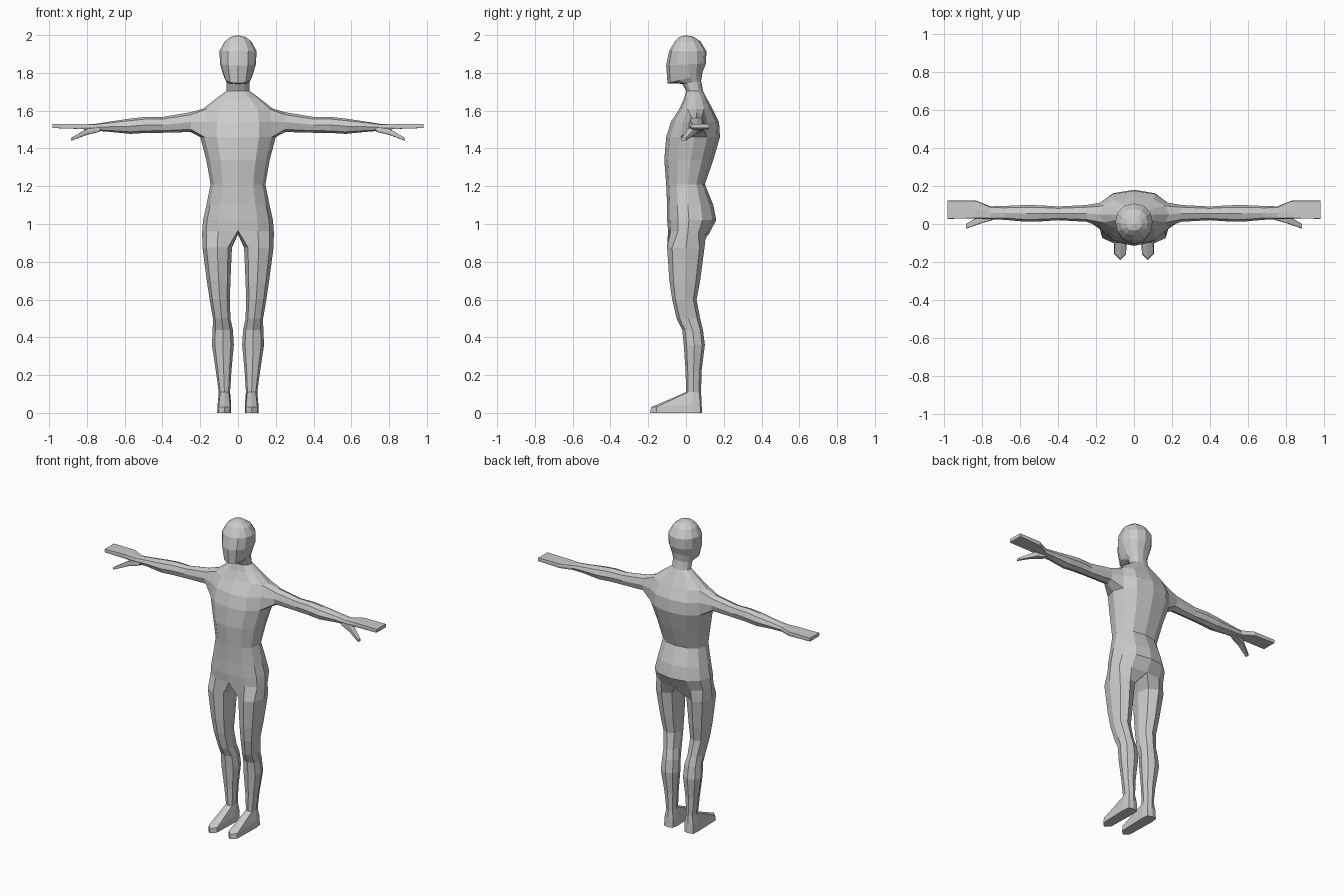
import bpy, bmesh, math

grey = bpy.data.materials.new("plain grey")
grey.diffuse_color = (0.6, 0.6, 0.6, 1)


def unit(angle, e=1.0):
    """Point on a rounded square; small e makes it boxier."""
    a = math.radians(angle)
    return [math.copysign(abs(v) ** e, v) if abs(v) > 1e-6 else 0.0
            for v in (math.cos(a), math.sin(a))]


def bridge(bm, a, b, closed=True):
    n = len(a)
    return [bm.faces.new((a[i], a[(i + 1) % n], b[(i + 1) % n], b[i]))
            for i in range(n if closed else n - 1)]


def trunk_ring(bm, z, hw, yf, yb, ym, tilt=0.0):
    """Half ring from front centre round the side to back centre."""
    ring = []
    for k in range(7):
        c, s = unit(-90 + 30 * k)
        y = ym + s * ((ym - yf) if s < 0 else (yb - ym))
        ring.append(bm.verts.new((hw * c ** 0.85 if c else 0, y, z + tilt * s)))
    return ring


def leg_ring(bm, z, x0, x1, yf, yb, tilt=0.0, e=0.9, ym=None):
    ym = (yf + yb) / 2 if ym is None else ym
    ring = []
    for k in range(8):
        c, s = unit(-135 + 45 * k, e)
        y = ym + s * ((ym - yf) if s < 0 else (yb - ym))
        ring.append(bm.verts.new(((x0 + x1) / 2 + c * (x1 - x0) / 2, y, z + tilt * s)))
    return ring


def arm_ring(bm, x, y0, y1, z0, z1, e=0.9):
    ring = []
    for k in range(8):
        c, s = unit(-135 + 45 * k, e)
        ring.append(bm.verts.new((x, (y0 + y1) / 2 + c * (y1 - y0) / 2,
                                  (z0 + z1) / 2 + s * (z1 - z0) / 2)))
    return ring


def finish(bm, name):
    bmesh.ops.recalc_face_normals(bm, faces=bm.faces)
    me = bpy.data.meshes.new(name)
    bm.to_mesh(me)
    bm.free()
    me.materials.append(grey)
    ob = bpy.data.objects.new(name, me)
    bpy.context.collection.objects.link(ob)
    m = ob.modifiers.new("mirror", 'MIRROR')
    m.use_clip = True
    m.merge_threshold = 0.0005


bm = bmesh.new()

# Trunk, neck and head: z, half width, front y, back y, widest y, tilt
trunk = [
    (0.955, 0.19, -0.095, 0.12, 0.01, -0.01),
    (1.02, 0.185, -0.10, 0.16, 0.015, 0),
    (1.10, 0.167, -0.10, 0.145, 0.01, 0),
    (1.21, 0.145, -0.105, 0.10, 0.01, 0),
    (1.34, 0.168, -0.115, 0.145, 0.025, 0),
    (1.46, 0.20, -0.105, 0.18, 0.045, 0),
    (1.54, 0.20, -0.08, 0.175, 0.05, 0),
    (1.61, 0.185, -0.035, 0.14, 0.05, 0),
    (1.665, 0.115, -0.01, 0.11, 0.05, 0),
    (1.705, 0.06, 0.0, 0.09, 0.045, 0),
    (1.75, 0.06, -0.02, 0.08, 0.035, 0.008),
    (1.775, 0.073, -0.098, 0.088, 0.02, 0.03),
    (1.845, 0.095, -0.105, 0.106, 0.01, 0.005),
    (1.915, 0.098, -0.09, 0.108, 0.01, 0),
    (1.965, 0.072, -0.06, 0.078, 0.005, 0),
    (1.99, 0.04, -0.035, 0.042, 0.0, 0),
]
rings = [trunk_ring(bm, *t) for t in trunk]
for i in range(len(rings) - 1):
    for k, f in enumerate(bridge(bm, rings[i], rings[i + 1], False)):
        if i in (5, 6) and k in (2, 3):      # opening for the arm
            bm.faces.remove(f)
crown = bm.verts.new((0, 0, 2.0))
for a, b in zip(rings[-1], rings[-1][1:]):
    bm.faces.new((a, b, crown))

# Arm and flat hand: x, y range, z range, boxiness
A, B, C = rings[5:8]
prev = [A[2], A[3], A[4], B[4], C[4], C[3], C[2], B[2]]
bm.verts.remove(B[3])
for row in [
    (0.25, 0.012, 0.10, 1.487, 1.592),
    (0.40, 0.02, 0.092, 1.483, 1.567),
    (0.49, 0.014, 0.098, 1.482, 1.567),
    (0.57, 0.012, 0.10, 1.477, 1.558),
    (0.68, 0.022, 0.095, 1.488, 1.542),
    (0.755, 0.025, 0.093, 1.494, 1.53, 0.6),
    (0.83, 0.03, 0.123, 1.503, 1.53, 0.1),
    (0.982, 0.027, 0.123, 1.508, 1.53, 0.05),
]:
    ring = arm_ring(bm, *row)
    bridge(bm, prev, ring)
    prev = ring
bm.faces.new(prev)

# Leg and foot: z, inner x, outer x, front y, back y, tilt, boxiness, middle y
crotch = bm.verts.new((0, 0.03, 0.95))
prev = rings[0] + [crotch]
for row in [
    (0.875, 0.032, 0.188, -0.10, 0.098),
    (0.70, 0.04, 0.165, -0.088, 0.075),
    (0.60, 0.043, 0.15, -0.073, 0.056),
    (0.50, 0.04, 0.133, -0.05, 0.075),
    (0.44, 0.027, 0.134, -0.02, 0.09),
    (0.36, 0.022, 0.138, -0.012, 0.10),
    (0.22, 0.035, 0.117, -0.002, 0.082),
    (0.11, 0.042, 0.102, 0.0, 0.08),
    (0.045, 0.036, 0.108, -0.185, 0.082, 0.015, 0.45, 0.03),
    (0.0, 0.036, 0.11, -0.19, 0.085, 0, 0.45, 0.03),
]:
    ring = leg_ring(bm, *row)
    bridge(bm, prev, ring)
    prev = ring
bm.faces.new(prev)
finish(bm, "body")

# Thumb: x, y range, z range
bm = bmesh.new()
prev = None
for row in [
    (0.73, 0.025, 0.07, 1.488, 1.515, 0.3),
    (0.80, 0.005, 0.05, 1.472, 1.505, 0.3),
    (0.885, -0.025, 0.0, 1.44, 1.455, 0.2),
]:
    ring = arm_ring(bm, *row)
    if prev:
        bridge(bm, prev, ring)
    else:
        bm.faces.new(ring)
    prev = ring
bm.faces.new(prev)
finish(bm, "thumb")
